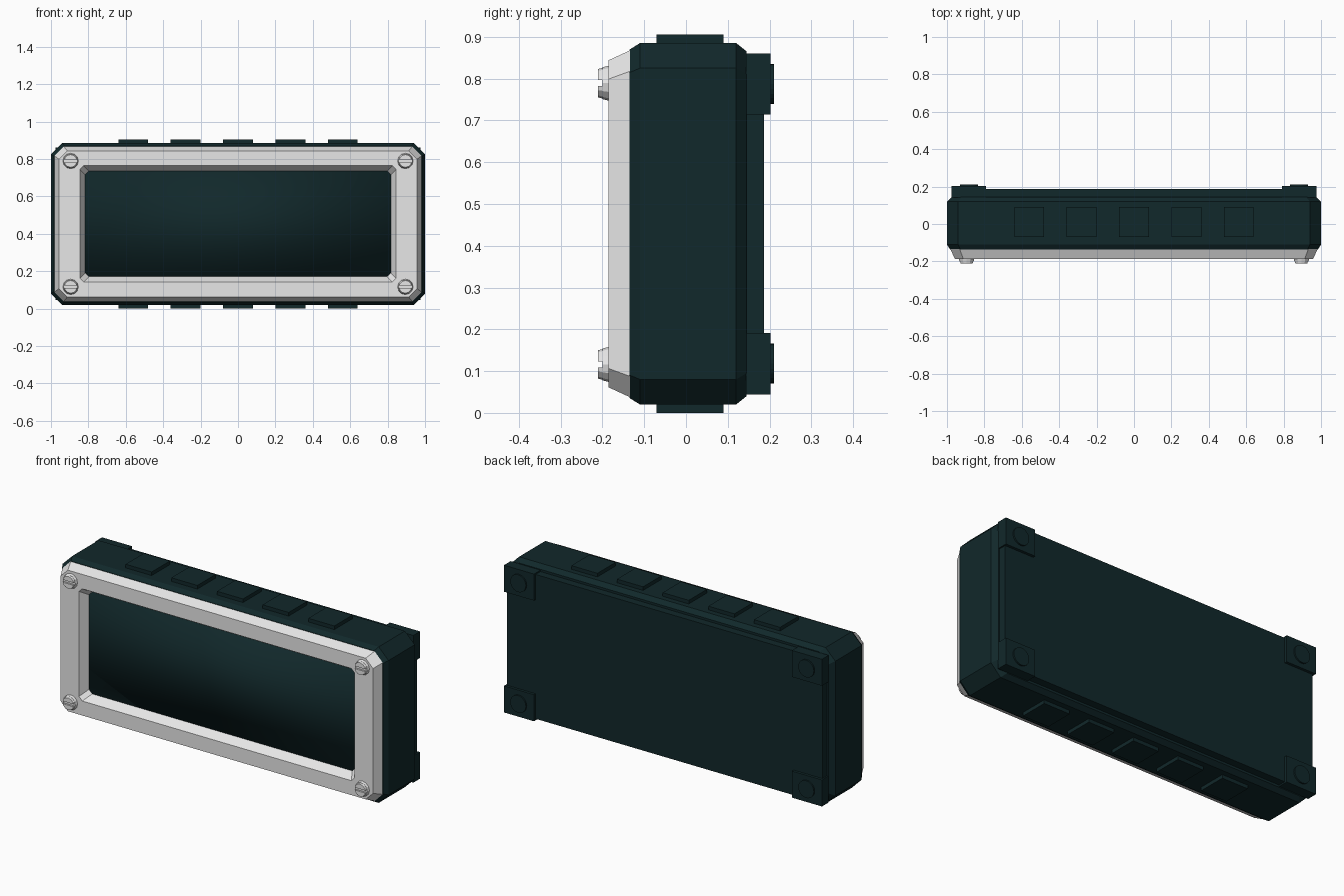
import bpy
import bmesh
from math import radians
from mathutils import Matrix, Vector

if "Cube" in bpy.data.objects:
    bpy.data.objects.remove(bpy.data.objects["Cube"])

MID = 0.4525  # height of the centre line


def material(name, colour):
    m = bpy.data.materials.new(name)
    m.use_nodes = True
    m.diffuse_color = colour
    m.node_tree.nodes["Principled BSDF"].inputs["Base Color"].default_value = colour
    return m


dark_teal = material("dark teal", (0.0055, 0.021, 0.0235, 1))
light_grey = material("light grey", (0.8, 0.8, 0.8, 1))


def finish(name, bm, mat, smooth=False):
    bmesh.ops.recalc_face_normals(bm, faces=bm.faces)
    me = bpy.data.meshes.new(name)
    bm.to_mesh(me)
    bm.free()
    me.materials.append(mat)
    for p in me.polygons:
        p.use_smooth = smooth
    ob = bpy.data.objects.new(name, me)
    bpy.context.collection.objects.link(ob)
    return ob


def loft(name, rings, mat, closed=False):
    """Skin corner-cut rectangles given as (y, half width, half height, cut)."""
    bm = bmesh.new()
    loops = []
    for y, w, h, c in rings:
        pts = []
        for sx, sz in ((1, 1), (-1, 1), (-1, -1), (1, -1)):
            pair = [(sx * w, sz * (h - c)), (sx * (w - c), sz * h)]
            pts += pair if sx * sz > 0 else pair[::-1]
        loops.append([bm.verts.new((x, y, MID + z)) for x, z in pts])
    pairs = list(zip(loops, loops[1:]))
    if closed:
        pairs.append((loops[-1], loops[0]))
    else:
        bm.faces.new(loops[0])
        bm.faces.new(loops[-1])
    for a, b in pairs:
        n = len(a)
        for i in range(n):
            j = (i + 1) % n
            bm.faces.new((a[i], a[j], b[j], b[i]))
    return finish(name, bm, mat)


def box(name, lo, hi, mat, smooth=False):
    lo, hi = Vector(lo), Vector(hi)
    bm = bmesh.new()
    bmesh.ops.create_cube(bm, size=1, matrix=Matrix.Translation((lo + hi) / 2)
                          @ Matrix.Diagonal((*(hi - lo), 1)))
    return finish(name, bm, mat, smooth)


def disc(bm, x, z, y_back, y_front, r_back, r_front, sides):
    """Add a round stub along y."""
    place = Matrix.Translation((x, (y_back + y_front) / 2, z)) @ Matrix.Rotation(radians(90), 4, "X")
    bmesh.ops.create_cone(bm, cap_ends=True, segments=sides, radius1=r_back,
                          radius2=r_front, depth=y_back - y_front, matrix=place)


# Case with chamfered edges, and the plate on its back
loft("case", [(-0.135, 0.984, 0.417, 0.055), (-0.11, 1, 0.4325, 0.06),
              (0.12, 1, 0.4325, 0.06), (0.145, 0.975, 0.4125, 0.055)], dark_teal)
loft("back_plate", [(0.14, 0.967, 0.4, 0.04), (0.187, 0.967, 0.4, 0.04)], dark_teal)

# Front frame with sloping outer and inner edges
loft("front_frame", [(-0.134, 0.982, 0.415, 0.05), (-0.186, 0.958, 0.391, 0.045),
                     (-0.186, 0.845, 0.311, 0.02), (-0.134, 0.815, 0.28, 0.02)],
     light_grey, closed=True)

# Softly shaded screen
box("screen", (-0.82, -0.138, MID - 0.285), (0.82, -0.12, MID + 0.285), dark_teal, True)

# Raised pads along the top and bottom
for i in range(5):
    x = (i - 2) * 0.28
    for side, z in (("top", 0.875), ("bottom", 0)):
        box(f"{side}_pad_{i + 1}", (x - 0.08, -0.07, z), (x + 0.08, 0.09, z + 0.03), dark_teal)

for sx, side in ((1, "left"), (-1, "right")):
    for sz, level in ((1, "upper"), (-1, "lower")):
        # Square rear foot with a round stud
        x, z = sx * 0.883, MID + sz * 0.3345
        box(f"{level}_{side}_foot", (x - 0.092, 0.143, z - 0.0735),
            (x + 0.092, 0.202, z + 0.0735), dark_teal)
        bm = bmesh.new()
        disc(bm, x, z, 0.21, 0.195, 0.048, 0.048, 24)
        finish(f"{level}_{side}_stud", bm, dark_teal)

        # Slotted screw: round base and two half heads
        x, z = sx * 0.895, MID + sz * 0.3365
        bm = bmesh.new()
        disc(bm, x, z, -0.18, -0.2, 0.043, 0.038, 12)
        finish(f"{level}_{side}_screw_base", bm, light_grey)
        for up, half in ((1, "top"), (-1, "bottom")):
            bm = bmesh.new()
            disc(bm, x, z, -0.195, -0.21, 0.038, 0.034, 12)
            cut = bmesh.ops.bisect_plane(
                bm, geom=bm.verts[:] + bm.edges[:] + bm.faces[:],
                plane_co=(x, 0, z + up * 0.007), plane_no=(0, 0, -up), clear_outer=True)
            edges = [e for e in cut["geom_cut"] if isinstance(e, bmesh.types.BMEdge)]
            bmesh.ops.contextual_create(bm, geom=edges)
            finish(f"{level}_{side}_screw_{half}", bm, light_grey)
